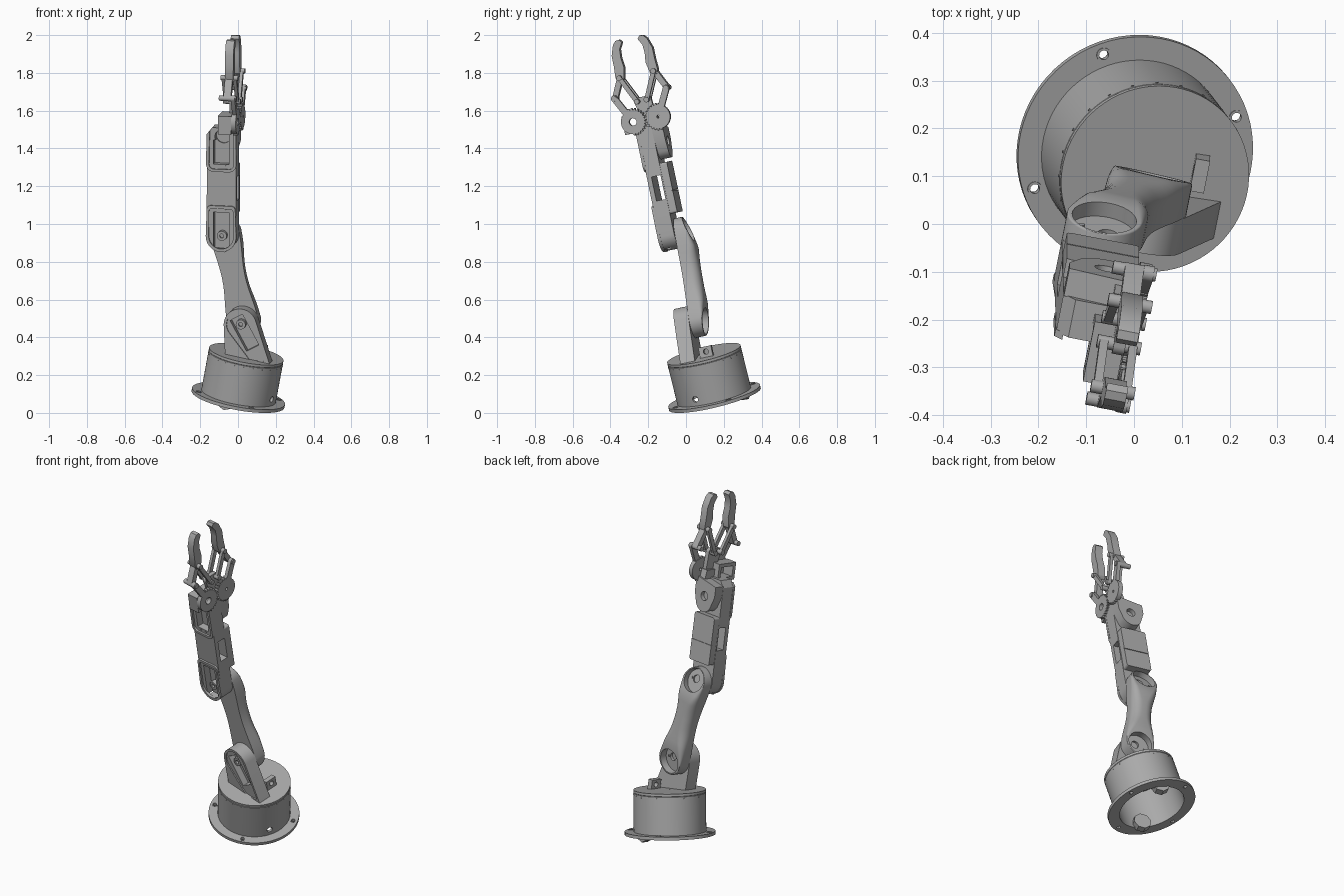
import bpy, bmesh, math
from mathutils import Vector, Matrix, geometry

cube = bpy.data.objects.get("Cube")
if cube:
    bpy.data.objects.remove(cube)

grey = bpy.data.materials.new("grey plastic")
grey.use_nodes = True
grey.diffuse_color = (0.4, 0.4, 0.4, 1)
grey.node_tree.nodes["Principled BSDF"].inputs["Base Color"].default_value = (0.4, 0.4, 0.4, 1)


def frame(x, y, z, origin):
    m = Matrix((x.normalized(), y.normalized(), z.normalized())).transposed().to_4x4()
    m.translation = origin
    return m


# Leaning frames: one for the base, one for the arm (x across, y along the joint axes, z up)
up = Vector((0.185, -0.245, 1))
side = Vector((1, 0, -0.185))
BASE = frame(side, up.cross(side), up, (0, 0.153, 0.073))
ay, az = Vector((0.2, 1, 0.21)), Vector((0, -0.21, 1))
ARM = frame(ay.cross(az), ay, az, (0, 0, 0))
parts = []


def finish(name, bm, m):
    bmesh.ops.recalc_face_normals(bm, faces=bm.faces)
    bm.transform(m)
    mesh = bpy.data.meshes.new(name)
    bm.to_mesh(mesh)
    bm.free()
    mesh.materials.append(grey)
    ob = bpy.data.objects.new(name, mesh)
    bpy.context.collection.objects.link(ob)
    parts.append(ob)
    return ob


def loft(name, rings, m=ARM, closed=False):
    bm = bmesh.new()
    vs = [[bm.verts.new(p) for p in r] for r in rings]
    n = len(vs[0])
    pairs = list(zip(vs, vs[1:])) + ([(vs[-1], vs[0])] if closed else [])
    for a, b in pairs:
        for i in range(n):
            bm.faces.new((a[i], a[(i + 1) % n], b[(i + 1) % n], b[i]))
    if not closed:
        bm.faces.new(vs[0])
        bm.faces.new(vs[-1])
    return finish(name, bm, m)


def prism(name, pts, lo, hi, axis="y"):
    put = (lambda p, d: (p[0], d, p[1])) if axis == "y" else (lambda p, d: (d, p[0], p[1]))
    return loft(name, [[put(p, d) for p in pts] for d in (lo, hi)])


def rod(name, p, q, r, m=ARM, n=32):
    p, q = Vector(p), Vector(q)
    rot = (q - p).to_track_quat("Z", "Y")
    ring = [rot @ Vector((r * math.cos(k * math.tau / n), r * math.sin(k * math.tau / n), 0)) for k in range(n)]
    return loft(name, [[c + v for v in ring] for c in (p, q)], m)


def hull(*circles, n=40):
    pts = []
    for x, y, r in circles:
        steps = n if r else 1
        pts += [(x + r * math.cos(k * math.tau / n), y + r * math.sin(k * math.tau / n)) for k in range(steps)]
    return [pts[i] for i in geometry.convex_hull_2d([Vector(p) for p in pts])]


def rect(x0, x1, z0, z1):
    return [(x0, z0), (x1, z0), (x1, z1), (x0, z1)]


def cut(ob, *cutters):
    for c in cutters:
        c.hide_render = True
        mod = ob.modifiers.new("cut", "BOOLEAN")
        mod.operation, mod.solver, mod.object = "DIFFERENCE", "EXACT", c
    bpy.context.view_layer.update()
    mesh = bpy.data.meshes.new_from_object(ob.evaluated_get(bpy.context.evaluated_depsgraph_get()))
    ob.modifiers.clear()
    ob.data = mesh
    for c in cutters:
        parts.remove(c)
        bpy.data.objects.remove(c)
    return ob


def polar(r, deg, z):
    return (r * math.cos(math.radians(deg)), r * math.sin(math.radians(deg)), z)


# Base: hollow turned drum with a bolted flange
profile = [(0.185, 0), (0.25, 0), (0.25, 0.018), (0.2, 0.018), (0.2, 0.232), (0.198, 0.234),
           (0.2, 0.236), (0.2, 0.25), (0.001, 0.25), (0.001, 0.232), (0.185, 0.232)]
drum = loft("base_drum", [[polar(r, a * 5, z) for r, z in profile] for a in range(72)], BASE, True)
holes = [rod("hole", polar(0.225, 20 + 90 * k, -0.02), polar(0.225, 20 + 90 * k, 0.04), 0.011, BASE) for k in range(4)]
cut(drum, rod("hole", polar(0.15, -28, 0.055), polar(0.25, -28, 0.055), 0.016, BASE), *holes)
for k in range(4):
    p = [polar(0.225, 20 + 90 * k, z) for z in (0.005, 0.021)]
    cut(rod("flange_bushing", *p, 0.015, BASE), rod("hole", polar(0.225, 20 + 90 * k, -0.02),
        polar(0.225, 20 + 90 * k, 0.04), 0.01, BASE))
for k in range(24):
    rod("rim_screw", polar(0.19, 15 * k, 0.222), polar(0.2015, 15 * k, 0.222), 0.003, BASE, 8)
for a in (70, 250):
    rod("inner_tab", polar(0.188, a, 0.02), polar(0.15, a, 0.02), 0.05, BASE, 8)

# Cable clip on the drum
clip = prism("cable_clip", rect(0.06, 0.13, 0.27, 0.345), 0.115, 0.145, "x")
clip.data.transform(Matrix.Translation((0, 0.005, 0)))
clip.data.transform(Matrix.Translation((0, 0, 0)))
ctr = sum((v.co for v in clip.data.vertices), Vector()) / 8
clip.data.transform(Matrix.Translation(Vector((0.138, 0.108, 0.315)) - ctr))
loc = ARM.inverted() @ Vector((0.138, 0.108, 0.325))
cut(clip, rod("hole", loc - Vector((0.1, 0, 0)), loc + Vector((0.1, 0, 0)), 0.014))

# Shoulder bracket with rim, motor pocket and horn
shoulder, elbow, wrist = Vector((0, 0.463)), Vector((-0.1, 0.94)), Vector((-0.095, 1.43))
bracket = prism("shoulder_bracket", hull((0, 0.463, 0.088), (0.162, 0.25, 0), (-0.08, 0.28, 0)), 0.055, 0.135)
face = prism("recess", hull((0, 0.463, 0.073), (0.125, 0.285, 0.012), (0.06, 0.285, 0.012)), 0.03, 0.062)
d = Vector((0.48, -0.877))
n = Vector((0.877, 0.48)) * 0.038
a, b = shoulder - d * 0.045, shoulder + d * 0.14
cut(bracket, face, prism("pocket", [a + n, b + n, b - n, a - n], 0.03, 0.1))


def horn(name, c, y0, y1):
    ob = rod(name, (c.x, y0, c.y), (c.x, y1, c.y), 0.026)
    cut(ob, rod("hole", (c.x, y0 - 0.02, c.y), (c.x, y0 + 0.012, c.y), 0.011))


horn("shoulder_horn", shoulder, 0.07, 0.11)

# Upper arm: waisted, round-backed loft whose ends slope into cups
along = elbow - shoulder
length = along.length
along.normalize()
across = Vector((along.y, -along.x))
rings = []
r0, r1 = 0.085, 0.08
stops = [-r0 * math.cos(k * math.pi / 20) for k in range(10)] + [length * k / 16 for k in range(17)]
stops += [length + r1 * math.sin(k * math.pi / 20) for k in range(1, 11)]
for t in stops:
    f = min(max(t / length, 0), 1)
    w = r0 + (r1 - r0) * f - 0.02 * math.sin(math.pi * f) ** 2
    over = -t if t < 0 else t - length if t > length else 0
    w = math.sqrt(max(w * w - over * over, 1e-5))
    back = min(0.225, 0.207 + 0.18 * t, 0.2 + 0.29 * (length - t))
    rb = min(0.004 + 0.05 * max(0, math.sin(math.pi * f)) ** 1.0, w * 0.8) if 0 < f < 1 else min(0.004, w / 2)
    sec = [(-w, 0.135), (w, 0.135)]
    sec += [(w - rb + rb * math.cos(k * math.pi / 12), back - rb + rb * math.sin(k * math.pi / 12)) for k in range(7)]
    sec += [(-w + rb - rb * math.sin(k * math.pi / 12), back - rb + rb * math.cos(k * math.pi / 12)) for k in range(7)]
    rings.append([((shoulder + along * t + across * u).x, y, (shoulder + along * t + across * u).y) for u, y in sec])
upper = loft("upper_arm", rings)
for c, slope, depth, r in ((shoulder, -0.18, 0.165, 0.07), (elbow, 0.29, 0.165, 0.068)):
    o = Vector((c.x, depth, c.y))
    out = Vector((along.x * slope, 1, along.y * slope)).normalized()
    hole = o + Vector((0.012, 0, 0.01))
    cut(upper, rod("cup", o, o + out * 0.2, r), rod("hole", hole - out * 0.012, hole + out * 0.1, 0.022))
    for k in (-1, 1):
        p = o + Vector((across.x, 0, across.y)) * 0.045 * k
        rod("cup_screw", p - out * 0.002, p + out * 0.006, 0.006, n=12)

# Forearm: plate with two motor pockets, a thick middle and a slot through it
slot = lambda: prism("slot", rect(0.075, 0.125, 1.13, 1.26), -0.4, 0.2, "x")
pocket = lambda z0, z1: prism("pocket", rect(-0.143, -0.057, z0, z1), 0.02, 0.09)
body = prism("forearm", hull((-0.1, 0.94, 0.08), (-0.176, 1.49, 0), (-0.15, 1.527, 0), (-0.02, 1.527, 0)), 0.05, 0.132)
cut(body, slot(), pocket(0.87, 1.07), pocket(1.33, 1.46),
    rod("hole", (-0.095, 0.02, 1.478), (-0.095, 0.1, 1.478), 0.04))
spine = prism("forearm_spine", hull((-0.165, 1.06, 0.012), (-0.035, 1.06, 0.012), (-0.165, 1.31, 0.012),
                                    (-0.035, 1.31, 0.012)), 0.115, 0.172)
cut(spine, slot(), prism("groove", rect(-0.3, 0.1, 1.165, 1.17), 0.168, 0.2))
for name, outer, inner in (
        ("elbow_rim", hull((-0.1, 0.94, 0.082), (-0.155, 1.085, 0.022), (-0.045, 1.085, 0.022)),
         hull((-0.1, 0.94, 0.066), (-0.15, 1.075, 0.015), (-0.05, 1.075, 0.015))),
        ("wrist_rim", hull((-0.14, 1.33, 0.04), (-0.058, 1.33, 0.04), (-0.178, 1.49, 0), (-0.15, 1.528, 0), (-0.02, 1.528, 0)),
         hull((-0.14, 1.33, 0.025), (-0.058, 1.33, 0.025), (-0.16, 1.56, 0), (-0.035, 1.56, 0)))):
    cut(prism(name, outer, 0.04, 0.055), prism("recess", inner, 0, 0.1))
horn("elbow_horn", elbow, 0.062, 0.1)
for z in (0.862, 1.082, 1.32):
    for x in (-0.12, -0.08):
        rod("motor_screw", (x, 0.046, z), (x, 0.06, z), 0.006, n=12)

# Wrist: swivel plate behind the forearm, neck and palm
plate = prism("wrist_plate", hull((-0.095, 1.4, 0.06), (-0.175, 1.44, 0), (-0.175, 1.5, 0), (-0.02, 1.44, 0),
                                  (-0.02, 1.53, 0)), 0.13, 0.19)
cut(plate, rod("hole", (wrist.x, 0.165, wrist.y), (wrist.x, 0.25, wrist.y), 0.026))
prism("neck", hull((0.09, 1.5, 0), (0.188, 1.47, 0), (0.08, 1.57, 0), (0.17, 1.57, 0)), -0.075, -0.03, "x")
mid = 0.11
prism("palm", hull((mid + 0.02, 1.54, 0.035), (mid - 0.027, 1.666, 0.02), (mid + 0.027, 1.666, 0.02)), -0.06, -0.035, "x")
cut(prism("motor_frame", rect(-0.02, 0.11, 1.505, 1.605), -0.105, -0.035, "x"),
    prism("opening", rect(0, 0.09, 1.525, 1.585), -0.3, 0.2, "x"))


# Gripper: geared arms, links and curved fingers, mirrored
def bar(name, p, q, r, lo, hi):
    prism(name, hull((*p, r), (*q, r), n=24), lo, hi, "x")


claw = [(0.072, 1.80), (0.06, 1.86), (0.066, 1.91), (0.063, 1.955), (0.044, 1.99), (0.056, 2.006), (0.075, 2.004),
        (0.093, 1.985), (0.112, 1.93), (0.112, 1.87), (0.116, 1.81), (0.105, 1.787), (0.085, 1.787)]
for s, tag in ((-1, "front"), (1, "rear")):
    at = lambda u, z: (mid + s * u, z)
    hub, outer, inner, joint = at(0.07, 1.565), at(0.143, 1.706), at(0.0265, 1.666), at(0.094, 1.807)
    teeth = []
    for k in range(104):
        ang = k * math.tau / 104
        tooth = (k + (2 if s > 0 else 0)) % 4 < 2 and -s * math.cos(ang) > -0.2
        r = 0.073 if tooth else 0.064
        teeth.append((hub[0] + r * math.cos(ang), hub[1] + r * math.sin(ang)))
    gear = prism(tag + "_gear", teeth, -0.034, -0.008, "x")
    cut(gear, rod("hole", (-0.1, *hub), (0.1, *hub), 0.02 if s < 0 else 0.008))
    start = (Vector(hub) * 0.6 + Vector(outer) * 0.4)
    bar(tag + "_drive_arm", start, outer, 0.017, -0.03, -0.008)
    for lo, hi in ((-0.028, -0.01), (-0.09, -0.072)):
        bar(tag + "_inner_link", inner, joint, 0.012, lo, hi)
    bar(tag + "_finger_base", joint, outer, 0.015, -0.07, -0.03)
    prism(tag + "_finger", [at(u, z) for u, z in claw], -0.07, -0.025, "x")
    for p in (outer, inner, joint):
        rod(tag + "_pin", (-0.095, *p), (-0.002, *p), 0.014, n=20)

bpy.ops.object.select_all(action="DESELECT")
for ob in parts:
    ob.select_set(True)
bpy.context.view_layer.objects.active = drum
bpy.ops.object.shade_smooth_by_angle(angle=math.radians(30))
